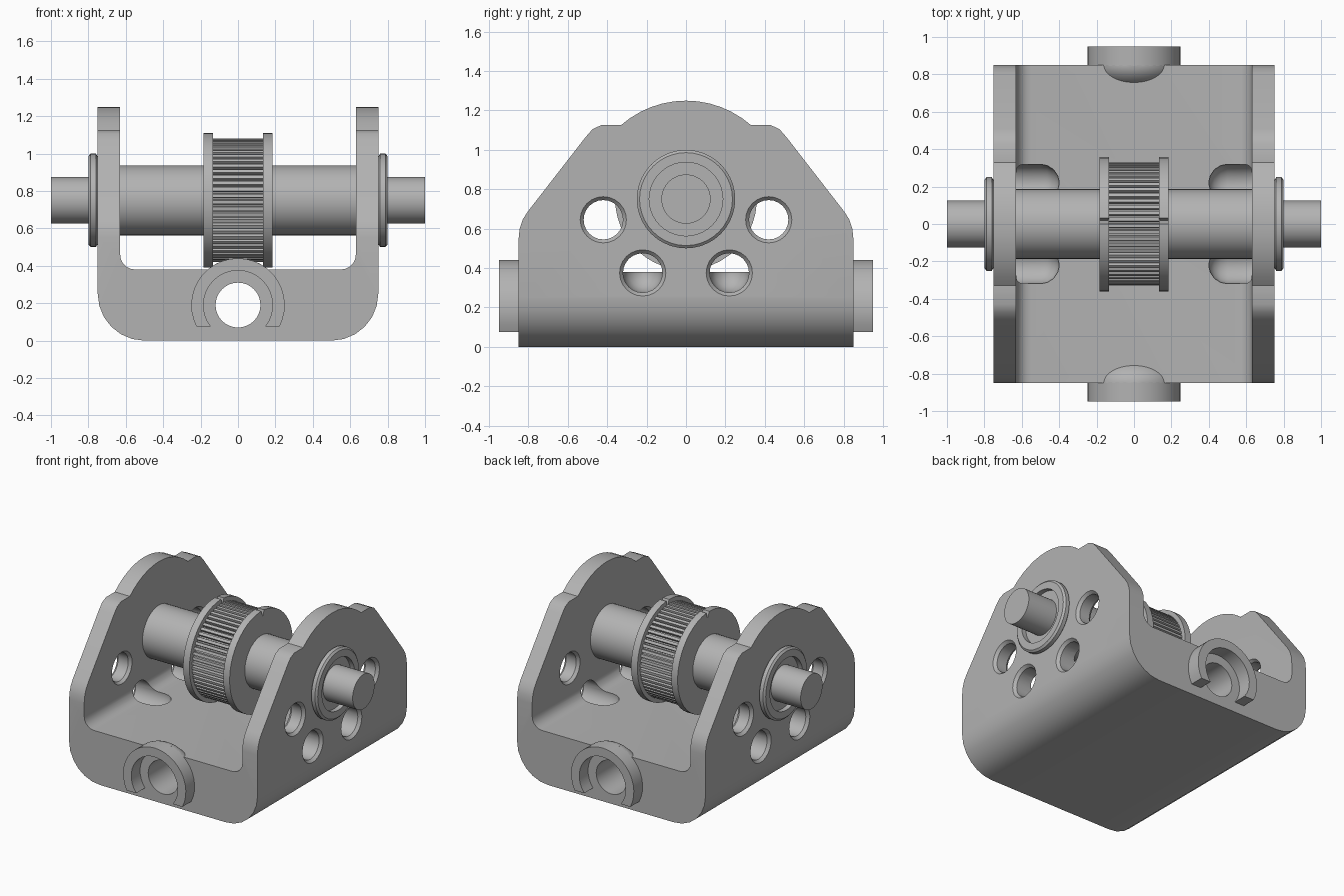
import bpy, bmesh
from math import sin, cos, pi, radians
from mathutils import Matrix

cube = bpy.data.objects.get("Cube")
if cube:
    bpy.data.objects.remove(cube, do_unlink=True)

steel = bpy.data.materials.new("plain_grey")
steel.use_nodes = True
GREY = (0.45, 0.45, 0.45, 1)
steel.diffuse_color = GREY
steel.node_tree.nodes["Principled BSDF"].inputs["Base Color"].default_value = GREY


def finish(name, bm):
    bmesh.ops.recalc_face_normals(bm, faces=bm.faces)
    mesh = bpy.data.meshes.new(name)
    bm.to_mesh(mesh)
    bm.free()
    mesh.materials.append(steel)
    obj = bpy.data.objects.new(name, mesh)
    bpy.context.collection.objects.link(obj)
    return obj


def arc(cx, cy, r, start, end, steps):
    angles = [radians(start + (end - start) * i / steps) for i in range(steps + 1)]
    return [(cx + r * cos(a), cy + r * sin(a)) for a in angles]


def prism(name, points, axis, low, high):
    """Extrude a closed outline along x (points are y, z) or y (points are x, z)."""
    bm = bmesh.new()
    ends = []
    for t in (low, high):
        ends.append([bm.verts.new((t, a, b) if axis == "x" else (a, t, b)) for a, b in points])
        bm.faces.new(ends[-1])
    n = len(points)
    for i in range(n):
        j = (i + 1) % n
        bm.faces.new((ends[0][i], ends[0][j], ends[1][j], ends[1][i]))
    return finish(name, bm)


def lathe(name, profile, y, z, segments=32):
    """Revolve (x, radius) points around a line parallel to x."""
    bm = bmesh.new()
    rings = []
    for x, r in profile:
        rings.append([bm.verts.new((x, y + r * cos(2 * pi * k / segments),
                                    z + r * sin(2 * pi * k / segments)))
                      for k in range(segments)])
    for a, b in zip(rings, rings[1:]):
        for k in range(segments):
            m = (k + 1) % segments
            bm.faces.new((a[k], a[m], b[m], b[k]))
    bm.faces.new(rings[0])
    bm.faces.new(rings[-1])
    return finish(name, bm)


def boolean(obj, other, operation):
    mod = obj.modifiers.new("cut", "BOOLEAN")
    mod.operation = operation
    mod.solver = "EXACT"
    mod.object = other
    bpy.context.view_layer.objects.active = obj
    bpy.ops.object.modifier_apply(modifier=mod.name)
    bpy.data.objects.remove(other, do_unlink=True)


def mirrored(half):
    return half + [(-a, b) for a, b in reversed(half) if abs(a) > 0.001]


AXLE_Z, BORE_Z = 0.75, 0.19

# U-shaped bracket: channel section trimmed by the side outline
channel = mirrored(arc(0.5, 0.25, 0.25, -90, 0, 6) + [(0.75, 1.4), (0.63, 1.4)]
                   + arc(0.55, 0.46, 0.08, 0, -90, 5))
bracket = prism("bracket", channel, "y", -1, 1)
outline = mirrored([(0.85, -0.1), (0.85, 0.55), (0.845, 0.6), (0.83, 0.645), (0.805, 0.685),
                    (0.51, 1.065), (0.475, 1.105), (0.43, 1.126)]
                   + arc(0, AXLE_Z, 0.5, 48.7, 90, 6))
boolean(bracket, prism("side_outline", outline, "x", -1, 1), "INTERSECT")

# Rounded humps where the bore housing rises through the floor
for s in (-1, 1):
    bm = bmesh.new()
    bmesh.ops.create_uvsphere(bm, u_segments=32, v_segments=20, radius=1,
                              matrix=Matrix.Translation((0, s * 0.85, BORE_Z))
                              @ Matrix.Diagonal((0.25, 0.145, 0.25, 1)))
    hump = finish("bore_hump", bm)
    block = [(-0.3, 0.2), (0.3, 0.2), (0.3, 0.6), (-0.3, 0.6)]
    boolean(hump, prism("hump_block", block, "y", -0.85, 0.85), "INTERSECT")
    boolean(bracket, hump, "UNION")

# Long bore from front to back
boolean(bracket, prism("bore", arc(0, BORE_Z, 0.12, 0, 348.75, 31), "y", -1.1, 1.1), "DIFFERENCE")

# Side holes: upper ones pass through the wall, lower ones end in a round pocket
through = [(0.61, 0.13), (0.65, 0.1), (0.73, 0.1), (0.77, 0.135)]
pocket = [(0.5 - 0.1 * cos(a), 0.1 * sin(a)) for a in (0.06, 0.4, 0.8, 1.2, pi / 2)] \
    + [(0.73, 0.1), (0.77, 0.135)]
for side in (-1, 1):
    for s in (-1, 1):
        for profile, y, z in ((through, 0.42, 0.645), (pocket, 0.22, 0.375)):
            shape = [(side * x, r) for x, r in profile]
            boolean(bracket, lathe("hole", shape, s * y, z, 24), "DIFFERENCE")
parts = [bracket]

# C-shaped collars at both ends of the bore
collar = arc(0, BORE_Z, 0.25, -27.4, 207.4, 24) + arc(0, BORE_Z, 0.185, 218.4, -38.4, 24)
for name, low, high in (("front_collar", -0.95, -0.845), ("back_collar", 0.845, 0.95)):
    parts.append(prism(name, collar, "y", low, high))

# Stepped axle
parts.append(lathe("axle", [(-1, 0.125), (-0.64, 0.125), (-0.64, 0.187), (0.64, 0.187),
                            (0.64, 0.125), (1, 0.125)], 0, AXLE_Z, 40))

# Flanged bushings with a recessed centre
bushing = [(0.74, 0.23), (0.753, 0.238), (0.76, 0.25), (0.788, 0.25), (0.8, 0.236),
           (0.8, 0.187), (0.765, 0.187), (0.765, 0.12)]
for name, side in (("left_bushing", 1), ("right_bushing", -1)):
    parts.append(lathe(name, [(side * x, r) for x, r in bushing], 0, AXLE_Z, 40))

# Toothed pulley drum
TEETH = 60
teeth = []
for i in range(TEETH):
    for step, r in ((0.0, 0.33), (0.55, 0.33), (0.65, 0.308), (0.9, 0.308)):
        a = 2 * pi * (i + step) / TEETH
        teeth.append((r * cos(a), AXLE_Z + r * sin(a)))
parts.append(prism("pulley_teeth", teeth, "x", -0.14, 0.14))

# Pulley flanges with a small notch at the top
rim = arc(0, AXLE_Z, 0.36, 90, 445, 44) + [(0.02, AXLE_Z + 0.315)]
for name, x in (("right_pulley_flange", -0.185), ("left_pulley_flange", 0.135)):
    parts.append(prism(name, rim, "x", x, x + 0.05))

# Smooth shading with sharp edges kept
bpy.ops.object.select_all(action="DESELECT")
for part in parts:
    part.select_set(True)
bpy.context.view_layer.objects.active = bracket
bpy.ops.object.shade_smooth_by_angle(angle=radians(30))
